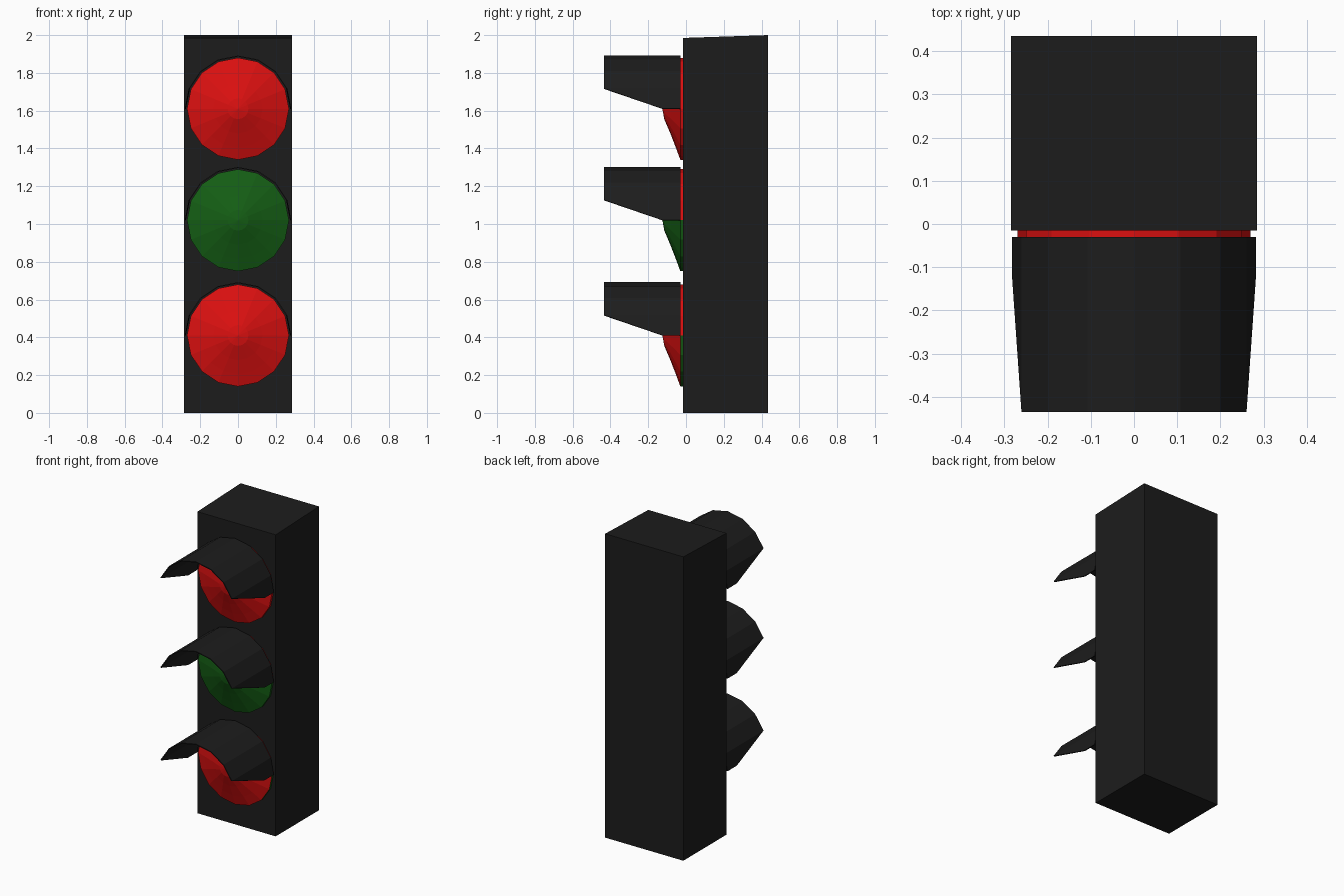
import bpy, bmesh, math

if "Cube" in bpy.data.objects:
    bpy.data.objects.remove(bpy.data.objects["Cube"])

SIDES = 16


def material(name, rgb):
    m = bpy.data.materials.new(name)
    m.diffuse_color = (*rgb, 1)
    m.use_nodes = True
    m.node_tree.nodes["Principled BSDF"].inputs["Base Color"].default_value = m.diffuse_color
    return m


BLACK = material("black", (0.012, 0.012, 0.012))
RED = material("red", (0.7, 0.005, 0.005))
GREEN = material("green", (0.007, 0.11, 0.007))


def make(name, verts, faces, mat):
    bm = bmesh.new()
    vs = [bm.verts.new(v) for v in verts]
    for f in faces:
        bm.faces.new([vs[i] for i in f])
    bmesh.ops.recalc_face_normals(bm, faces=bm.faces[:])
    me = bpy.data.meshes.new(name)
    bm.to_mesh(me)
    bm.free()
    me.materials.append(mat)
    ob = bpy.data.objects.new(name, me)
    bpy.context.collection.objects.link(ob)
    return ob


def ring_point(r, i, y, zc):
    a = 2 * math.pi * i / SIDES
    return (r * math.cos(a), y, zc + r * math.sin(a))


# housing: box whose top slopes slightly down to the front
profile = [(-0.015, 0), (0.435, 0), (0.435, 2.0), (-0.015, 1.985)]
verts = [(x, y, z) for x in (-0.285, 0.285) for y, z in profile]
faces = [(0, 1, 2, 3), (7, 6, 5, 4)]
faces += [(i, (i + 1) % 4, (i + 1) % 4 + 4, i + 4) for i in range(4)]
make("housing", verts, faces, BLACK)


def lens(name, zc, mat):
    # shallow faceted dome
    rings = [(0.27, -0.03), (0.205, -0.054), (0.13, -0.083), (0.055, -0.115)]
    n = SIDES
    verts = [ring_point(r, i, y, zc) for r, y in rings for i in range(n)]
    verts.append((0, -0.125, zc))
    faces = [(k * n + i, k * n + (i + 1) % n, (k + 1) * n + (i + 1) % n, (k + 1) * n + i)
             for k in range(len(rings) - 1) for i in range(n)]
    last = (len(rings) - 1) * n
    faces += [(last + i, last + (i + 1) % n, len(verts) - 1) for i in range(n)]
    make(name + "_lens", verts, faces, mat)


def half_rim(name, zc, start, mat):
    # half of the narrow wall between lens and housing
    verts = [ring_point(0.27, start + i, y, zc) for y in (-0.03, -0.015) for i in range(9)]
    faces = [(i, i + 1, i + 10, i + 9) for i in range(8)]
    make(name, verts, faces, mat)


def visor(name, zc):
    # half-tube hood, cut back along a slope at both lower edges
    r = 0.279
    back = [ring_point(r, i, -0.03, zc) for i in range(9)]
    front = [ring_point(r, i, -0.125 if i in (0, 8) else -0.435, zc) for i in range(9)]
    faces = [(i, i + 1, i + 10, i + 9) for i in range(8)]
    ob = make(name + "_visor", back + front, faces, BLACK)
    mod = ob.modifiers.new("thickness", 'SOLIDIFY')
    mod.thickness = 0.006
    mod.offset = 0


# three signal heads
for name, zc, mat, lower in (("top", 1.61, RED, RED),
                             ("middle", 1.02, GREEN, GREEN),
                             ("bottom", 0.41, RED, GREEN)):
    lens(name, zc, mat)
    half_rim(name + "_upper_rim", zc, 0, RED)
    half_rim(name + "_lower_rim", zc, 8, lower)
    visor(name, zc)
